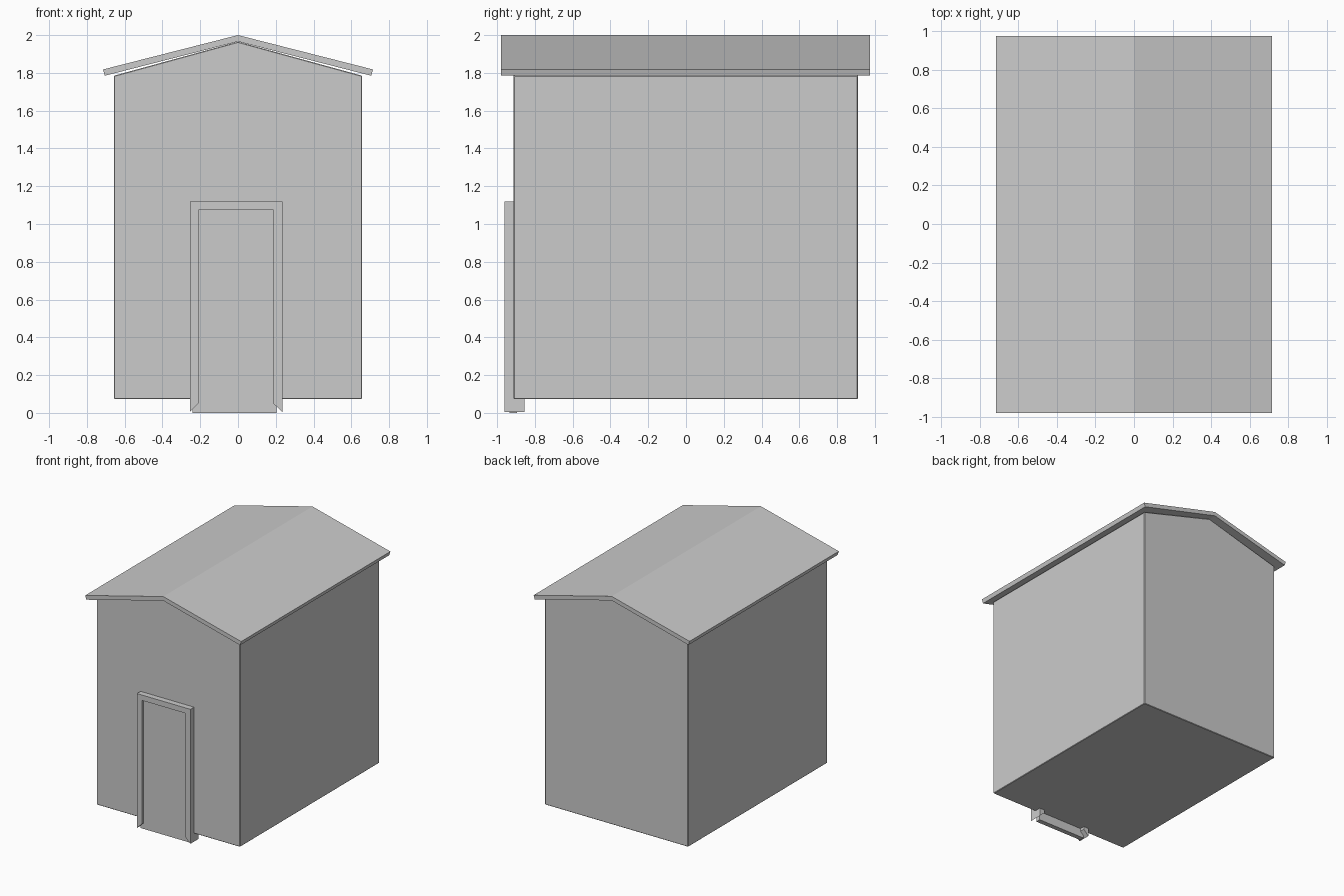
import bpy

if "Cube" in bpy.data.objects:
    bpy.data.objects.remove(bpy.data.objects["Cube"])


def extrude_profile(name, pts, y0, y1, bevel=0):
    """Extrude a closed (x, z) outline from y0 to y1."""
    n = len(pts)
    verts = [(x, y0, z) for x, z in pts] + [(x, y1, z) for x, z in pts]
    faces = [tuple(range(n)), tuple(reversed(range(n, 2 * n)))]
    faces += [(i, i + n, (i + 1) % n + n, (i + 1) % n) for i in range(n)]
    me = bpy.data.meshes.new(name)
    me.from_pydata(verts, [], faces)
    me.update()
    ob = bpy.data.objects.new(name, me)
    bpy.context.collection.objects.link(ob)
    if bevel:
        mod = ob.modifiers.new("edge_bevel", 'BEVEL')
        mod.width = bevel
        mod.segments = 1
        mod.limit_method = 'ANGLE'
    return ob


# Walls with gable ends
extrude_profile("shed_body", [(-0.657, 0.073), (0.657, 0.073), (0.657, 1.785),
                              (0, 1.965), (-0.657, 1.785)], -0.912, 0.91, 0.004)

# Pitched roof slab
extrude_profile("roof", [(-0.705, 1.785), (0, 1.966), (0.705, 1.785),
                         (0.715, 1.818), (0, 2.0), (-0.715, 1.818)], -0.98, 0.975)

# Door frame: open at the bottom with mitred feet
extrude_profile("door_frame", [(-0.255, 0.005), (-0.21, 0.05), (-0.21, 1.075),
                               (0.187, 1.075), (0.187, 0.05), (0.235, 0.005),
                               (0.235, 1.12), (-0.255, 1.12)], -0.96, -0.855)

# Door panel
extrude_profile("door", [(-0.24, 0), (0.203, 0), (0.203, 1.09), (-0.24, 1.09)],
                -0.935, -0.895)

# Consistent outward normals
import bmesh
for ob in bpy.data.objects:
    bm = bmesh.new()
    bm.from_mesh(ob.data)
    bmesh.ops.recalc_face_normals(bm, faces=bm.faces)
    bm.to_mesh(ob.data)
    bm.free()
